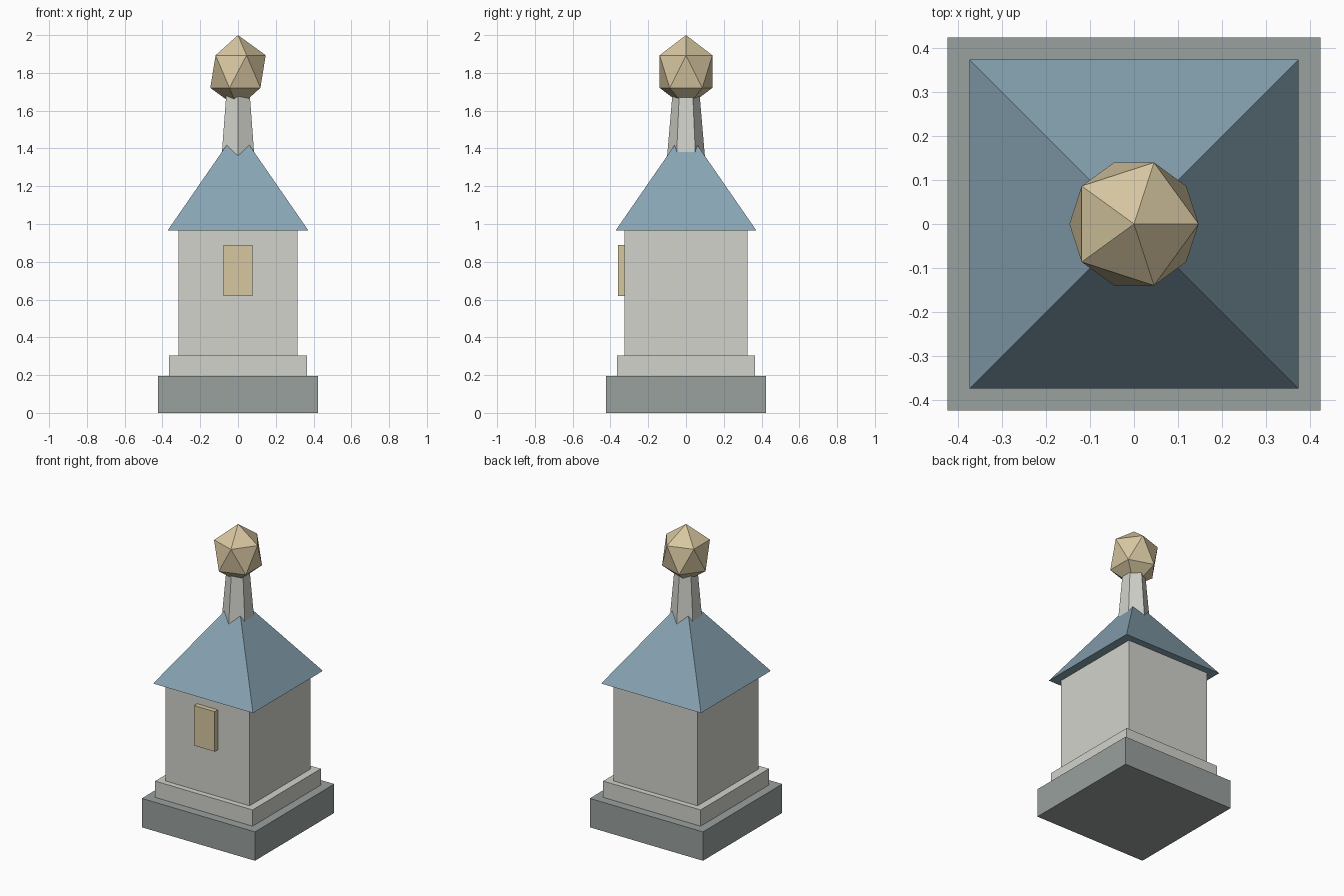
import bpy
from math import pi, sqrt

cube = bpy.data.objects.get("Cube")
if cube:
    bpy.data.objects.remove(cube, do_unlink=True)


def material(name, *srgb):
    """One flat colour, given in sRGB and stored as linear."""
    colour = [((c + 0.055) / 1.055) ** 2.4 for c in srgb] + [1.0]
    mat = bpy.data.materials.new(name)
    mat.use_nodes = True
    mat.diffuse_color = colour
    bsdf = mat.node_tree.nodes["Principled BSDF"]
    bsdf.inputs["Base Color"].default_value = colour
    bsdf.inputs["Roughness"].default_value = 0.9
    return mat


def finish(name, mat):
    ob = bpy.context.object
    ob.name = ob.data.name = name
    ob.data.materials.append(mat)
    bpy.ops.object.transform_apply(location=False, rotation=True, scale=True)
    return ob


def box(name, mat, half_x, half_y, z0, z1, y=0.0):
    bpy.ops.mesh.primitive_cube_add(size=2, location=(0, y, (z0 + z1) / 2))
    bpy.context.object.scale = (half_x, half_y, (z1 - z0) / 2)
    return finish(name, mat)


def cone(name, mat, sides, r0, r1, z0, z1, turn=0.0):
    bpy.ops.mesh.primitive_cone_add(vertices=sides, radius1=r0, radius2=r1, depth=z1 - z0,
                                    location=(0, 0, (z0 + z1) / 2), rotation=(0, 0, turn))
    return finish(name, mat)


dark_stone = material("grey stone", 0.60, 0.63, 0.62)
pale_stone = material("pale stone", 0.82, 0.825, 0.795)
slate = material("blue slate", 0.535, 0.645, 0.705)
gold = material("pale gold", 0.845, 0.78, 0.63)

# Stepped plinth and body
box("plinth", dark_stone, 0.423, 0.423, 0, 0.195)
box("step", pale_stone, 0.364, 0.364, 0.195, 0.305)
box("body", pale_stone, 0.315, 0.326, 0.305, 0.965)

# Raised panel on the front
box("front_panel", gold, 0.077, 0.025, 0.62, 0.89, y=-0.334)

# Pyramid roof and hexagonal neck
cone("roof", slate, 4, 0.373 * sqrt(2), 0, 0.965, 1.505, turn=pi / 4)
cone("neck", pale_stone, 6, 0.105, 0.069, 1.30, 1.72)

# Faceted finial, slightly stretched upwards
bpy.ops.mesh.primitive_ico_sphere_add(subdivisions=1, radius=1, location=(0, 0, 1.807))
bpy.context.object.scale = (0.164, 0.164, 0.193)
finish("finial", gold)
